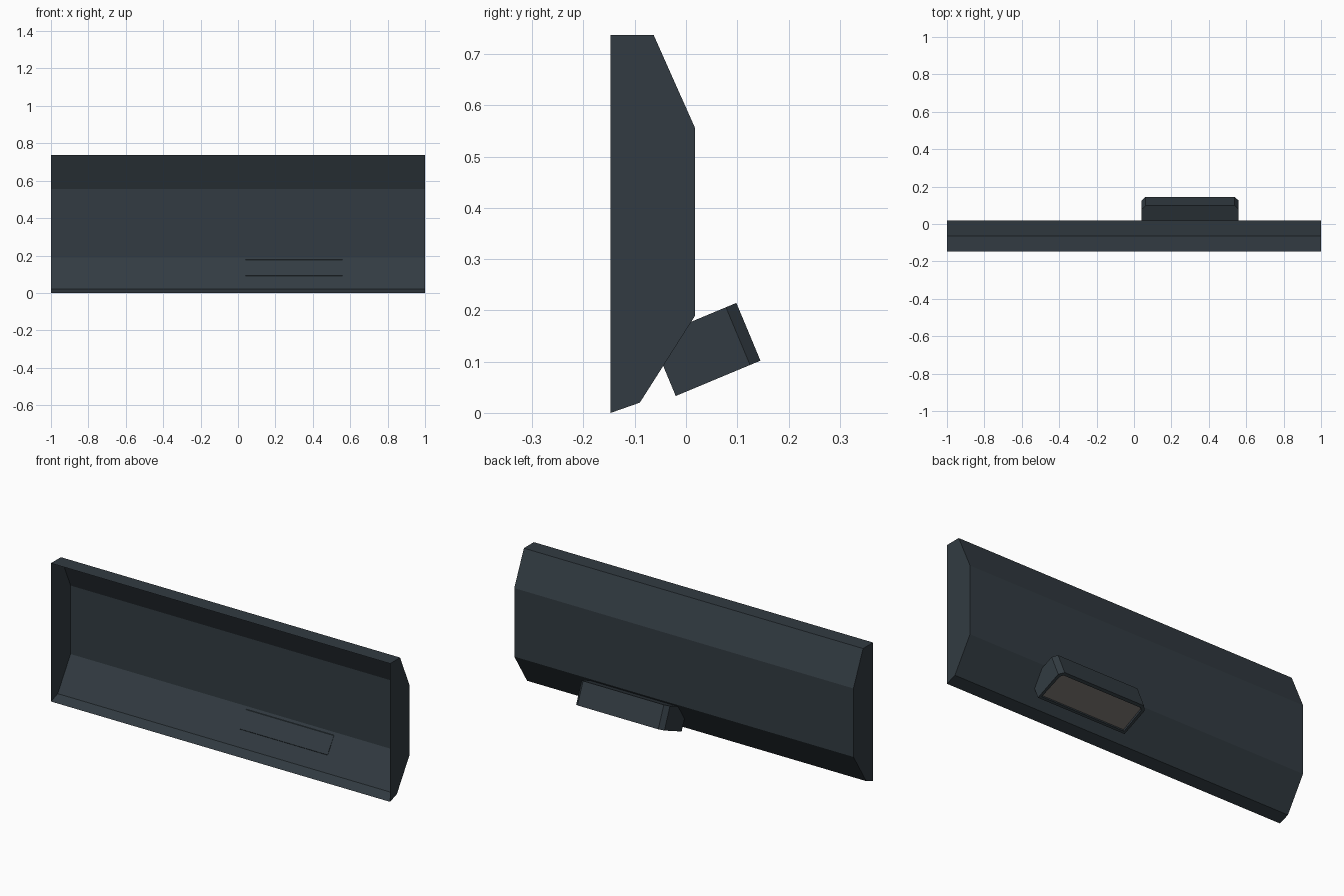
import bpy, bmesh
from mathutils import Vector

if "Cube" in bpy.data.objects:
    bpy.data.objects.remove(bpy.data.objects["Cube"])


def material(name, rgb):
    m = bpy.data.materials.new(name)
    m.diffuse_color = (*rgb, 1)
    m.use_nodes = True
    m.node_tree.nodes["Principled BSDF"].inputs["Base Color"].default_value = m.diffuse_color
    return m


def finish(name, bm, mats):
    me = bpy.data.meshes.new(name)
    bm.to_mesh(me)
    bm.free()
    for m in mats:
        me.materials.append(m)
    ob = bpy.data.objects.new(name, me)
    bpy.context.collection.objects.link(ob)
    return ob


slate = material("dark slate", (0.032, 0.044, 0.054))
lens = material("warm grey", (0.18, 0.162, 0.15))

# Open-fronted sheet shell: (y, z) profile swept along x, with end caps
profile = [(-0.147, 0.0), (-0.09, 0.02), (0.018, 0.19),
           (0.018, 0.555), (-0.063, 0.737), (-0.147, 0.737)]
bm = bmesh.new()
left = [bm.verts.new((-1, y, z)) for y, z in profile]
right = [bm.verts.new((1, y, z)) for y, z in profile]
for i in range(len(profile) - 1):
    bm.faces.new((left[i], right[i], right[i + 1], left[i + 1]))
bm.faces.new(left[::-1])
bm.faces.new(right)
bmesh.ops.recalc_face_normals(bm, faces=bm.faces)
# the outer side of the back wall faces +y
wall = max(bm.faces, key=lambda f: f.calc_center_median().y)
wall.normal_update()
if wall.normal.y < 0:
    bmesh.ops.reverse_faces(bm, faces=bm.faces)
finish("shell", bm, [slate])

# Tilted lamp housing with chamfered outer corners
along = Vector((0, 0.923, 0.385))
up = Vector((0, -0.385, 0.923))
origin = Vector((0, -0.02, 0.033))
outline = [(0.04, 0), (0.56, 0), (0.56, 0.157), (0.538, 0.179),
           (0.062, 0.179), (0.04, 0.157)]
bm = bmesh.new()
base = bm.faces.new([bm.verts.new(origin + Vector((x, 0, 0)) + along * s)
                     for x, s in outline])
ext = bmesh.ops.extrude_face_region(bm, geom=[base], use_keep_orig=True)
bmesh.ops.translate(bm, vec=up * 0.122,
                    verts=[v for v in ext["geom"] if isinstance(v, bmesh.types.BMVert)])
bmesh.ops.recalc_face_normals(bm, faces=bm.faces)

# Trim it just inside the sloped shell wall and cap the cut
normal = Vector((0, 0.844, -0.536))
cut = bmesh.ops.bisect_plane(bm, geom=bm.verts[:] + bm.edges[:] + bm.faces[:],
                             plane_co=Vector((0, -0.09, 0.02)) - normal * 0.002,
                             plane_no=normal, clear_inner=True)
bmesh.ops.holes_fill(bm, edges=[e for e in bm.edges if e.is_boundary])
bmesh.ops.recalc_face_normals(bm, faces=bm.faces)

# Recessed lens in the underside
under = max(bm.faces, key=lambda f: f.normal.dot(-up))
bmesh.ops.inset_region(bm, faces=[under], thickness=0.018, depth=0)
rim = bmesh.ops.inset_region(bm, faces=[under], thickness=0.001, depth=-0.01)
under.material_index = 1
finish("lamp_housing", bm, [slate, lens])
